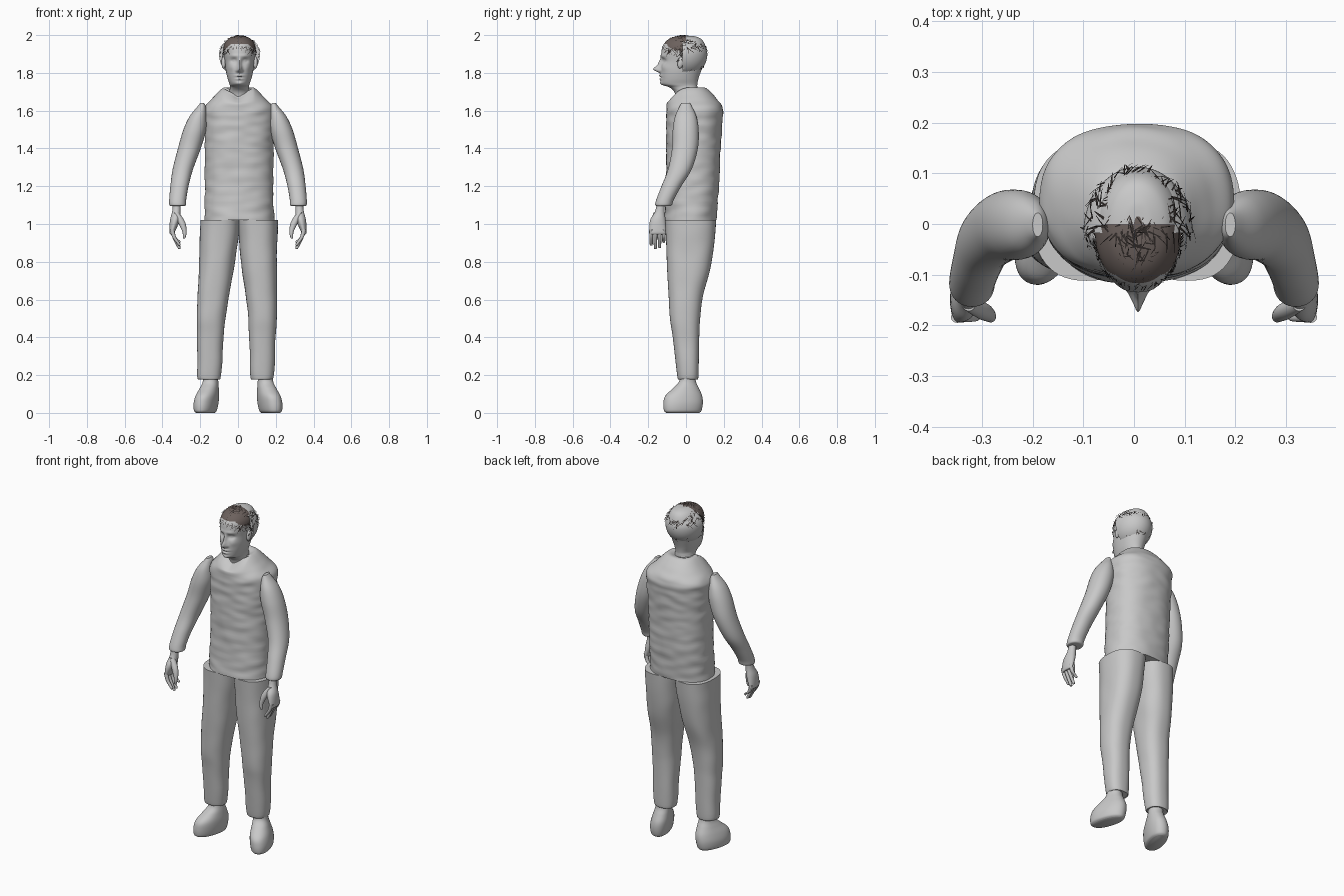
import bpy, bmesh, math, random
from mathutils import Vector, noise

cube = bpy.data.objects.get("Cube")
if cube:
    bpy.data.objects.remove(cube, do_unlink=True)
random.seed(4)


def material(name, rgb):
    m = bpy.data.materials.new(name)
    m.use_nodes = True
    m.diffuse_color = (*rgb, 1)
    node = next(n for n in m.node_tree.nodes if n.type == "BSDF_PRINCIPLED")
    node.inputs["Base Color"].default_value = (*rgb, 1)
    node.inputs["Roughness"].default_value = 0.8
    return m


GREY = material("plain grey", (0.58, 0.58, 0.58))
SCALP = material("brown hair base", (0.15, 0.12, 0.11))
STRAND = material("dark hair", (0.03, 0.024, 0.022))


def finish(name, bm, mats, smooth=True):
    bmesh.ops.recalc_face_normals(bm, faces=bm.faces)
    mesh = bpy.data.meshes.new(name)
    bm.to_mesh(mesh)
    bm.free()
    for m in mats:
        mesh.materials.append(m)
    obj = bpy.data.objects.new(name, mesh)
    bpy.context.collection.objects.link(obj)
    if smooth:
        bpy.ops.object.select_all(action="DESELECT")
        obj.select_set(True)
        bpy.context.view_layer.objects.active = obj
        bpy.ops.object.shade_smooth_by_angle(angle=math.radians(50))
    return obj


def spline(rows, steps):
    """Smooth in-between rows through the given ones."""
    out = []
    for i in range(len(rows) - 1):
        a, b, c, d = (rows[max(i - 1, 0)], rows[i], rows[i + 1], rows[min(i + 2, len(rows) - 1)])
        for k in range(steps):
            t = k / steps
            out.append([q + t * (r - p) / 2 + t * t * (p - 2.5 * q + 2 * r - s / 2)
                        + t ** 3 * (1.5 * (q - r) + (s - p) / 2)
                        for p, q, r, s in zip(a, b, c, d)])
    return out + [list(rows[-1])]


def loft(name, rows, n=40, power=2.0, steps=6, side=1, warp=None, paint=None, mats=(GREY,)):
    """Skin over rows of (z, x min, x max, y min, y max)."""
    bm = bmesh.new()
    rings = []
    for z, x0, x1, y0, y1 in spline(rows, steps):
        ring = []
        for i in range(n):
            a = math.tau * i / n
            c, s = math.cos(a), math.sin(a)
            px = math.copysign(abs(c) ** (2 / power), c)
            py = math.copysign(abs(s) ** (2 / power), s)
            v = Vector((side * ((x0 + x1) / 2 + px * (x1 - x0) / 2),
                        (y0 + y1) / 2 + py * (y1 - y0) / 2, z))
            ring.append(bm.verts.new(warp(v) if warp else v))
        rings.append(ring)
    for lo, hi in zip(rings, rings[1:]):
        for i in range(n):
            j = (i + 1) % n
            bm.faces.new((lo[i], lo[j], hi[j], hi[i]))
    bm.faces.new(rings[0])
    bm.faces.new(rings[-1])
    if paint:
        for f in bm.faces:
            f.material_index = paint(f.calc_center_median())
    return finish(name, bm, mats)


# Shirt body: wrinkled cloth with a V at the front of the neck
def cloth(v):
    v = v.copy()
    out = Vector((v.x, v.y - 0.04, 0)).normalized()
    wrinkle = noise.noise(Vector((v.x * 11, v.y * 11, v.z * 26)))
    top = min(max((v.z - 1.64) / 0.07, 0), 1)
    v += out * wrinkle * 0.005 * (1 - top)
    if v.y < 0:
        v.z -= 0.045 * top * max(0, 1 - abs(v.x) / 0.085)
    return v


loft("shirt_body", [(1.02, -.178, .19, -.115, .16), (1.2, -.175, .187, -.106, .175),
                    (1.4, -.176, .188, -.105, .183), (1.55, -.182, .195, -.105, .194),
                    (1.61, -.182, .195, -.103, .195), (1.66, -.14, .148, -.092, .165),
                    (1.72, -.08, .088, -.052, .105), (1.712, -.045, .053, -.04, .06)],
     n=96, power=2.3, steps=14, warp=cloth)


# Trouser legs, leaning slightly sideways
def lean(v):
    return v + Vector((0.0225 * (v.z - 0.2) - 0.013, 0, 0))


def soft(v):
    v = v.copy()
    v.x += 0.004 * noise.noise(v * 9)
    return lean(v)


TOE_TURN = math.radians(18)
for side, tag in ((1, "left"), (-1, "right")):
    loft(tag + "_trouser_leg",
         [(.18, .085, .19, -.04, .06), (.2, .077, .203, -.047, .066), (.4, .068, .207, -.07, .07),
          (.5, .06, .212, -.085, .075), (.62, .045, .21, -.092, .09), (.76, .022, .207, -.1, .128),
          (.9, .004, .205, -.105, .15), (1.02, -.008, .205, -.112, .16)],
         n=56, power=2.4, side=side, warp=soft)

    # Shoe with the toe turned outward
    def turn(v, side=side):
        pivot = Vector((side * 0.15, 0.02, 0))
        d = v - pivot
        a = side * TOE_TURN
        return pivot + Vector((d.x * math.cos(a) - d.y * math.sin(a),
                               d.x * math.sin(a) + d.y * math.cos(a), d.z))

    loft(tag + "_shoe",
         [(0, .12, .2, -.112, .068), (.012, .108, .212, -.125, .08), (.05, .1, .215, -.127, .088),
          (.09, .097, .207, -.115, .086), (.13, .099, .193, -.07, .07), (.165, .102, .182, -.035, .055),
          (.21, .105, .18, -.03, .05)], n=48, power=2.2, side=side, warp=turn)

    # Sleeve from shoulder to cuff
    loft(tag + "_sleeve",
         [(1.095, .29, .35, -.15, -.09), (1.1, .276, .363, -.163, -.075), (1.13, .274, .364, -.157, -.064),
          (1.2, .262, .358, -.13, -.025), (1.29, .238, .346, -.095, .03), (1.4, .197, .318, -.074, .063),
          (1.5, .168, .289, -.07, .067), (1.57, .166, .256, -.058, .055), (1.62, .17, .216, -.035, .032),
          (1.64, .18, .2, -.025, .022)], power=2.1, side=side)

    # Hand: palm, thumb and four fingers
    loft(tag + "_palm",
         [(1.14, .305, .343, -.15, -.11), (1.07, .304, .348, -.163, -.113), (1.02, .308, .36, -.19, -.108),
          (.96, .333, .363, -.194, -.105), (.945, .34, .358, -.188, -.11)], n=24, side=side)
    loft(tag + "_thumb",
         [(1.06, .312, .34, -.172, -.14), (1.01, .28, .318, -.188, -.155), (.96, .272, .295, -.194, -.17),
          (.93, .277, .292, -.193, -.177), (.922, .282, .288, -.188, -.182)], n=16, side=side)
    for i, tip in enumerate((.885, .868, .872, .9)):
        y = -.184 + .022 * i
        loft(f"{tag}_finger_{i + 1}",
             [(tip, .308, .315, y - .004, y + .004), (tip + .008, .304, .321, y - .008, y + .008),
              (.93, .327, .348, y - .01, y + .01), (.97, .338, .361, y - .011, y + .011)],
             n=16, side=side)

# Head: smooth skull with pushed and pulled face features
MID = 0.008
FEATURES = [(0, 1.82, .012, .016, .036), (0, 1.85, .009, .026, .016), (.03, 1.864, .017, .012, -.014),
            (.03, 1.864, .009, .006, .006), (.028, 1.89, .024, .009, .005), (.013, 1.812, .008, .008, .008),
            (0, 1.785, .02, .006, .009), (0, 1.767, .018, .006, .008), (0, 1.776, .022, .003, -.003),
            (.045, 1.83, .018, .018, .005), (0, 1.743, .02, .012, .008)]


def face(v):
    v = v.copy()
    if v.y < -0.02:
        push = 0
        for x, z, sx, sz, amount in FEATURES:
            for px in {x, -x}:
                push += amount * math.exp(-((v.x - MID - px) / sx) ** 2 - ((v.z - z) / sz) ** 2)
        v.y -= push * min((-0.02 - v.y) / 0.05, 1)
    return v


def hairline(c):
    low = 1.952 - 0.9 * max(0, abs(c.x - MID) - 0.045)
    return int(c.z > low and c.z > 1.87 and c.y < 0.0)


loft("head", [(z, MID - w, MID + w, y0, y1) for z, w, y0, y1 in
              [(1.62, .058, -.05, .065), (1.69, .055, -.058, .062), (1.722, .05, -.085, .06),
               (1.74, .053, -.126, .06), (1.77, .063, -.133, .066), (1.81, .072, -.134, .08),
               (1.86, .078, -.13, .1), (1.91, .085, -.13, .108), (1.95, .081, -.119, .1),
               (1.98, .06, -.09, .08), (1.994, .03, -.05, .045), (1.996, .008, -.02, .015)]],
     n=128, power=2.1, steps=10, warp=face, paint=hairline, mats=(GREY, SCALP))

# Back-of-head shell: half ellipsoid with a flat front edge
bm = bmesh.new()
bmesh.ops.create_uvsphere(bm, u_segments=48, v_segments=32, radius=1)
geom = bm.verts[:] + bm.edges[:] + bm.faces[:]
bmesh.ops.bisect_plane(bm, geom=geom, plane_co=(0, 0, 0), plane_no=(0, -1, 0), clear_outer=True)
bmesh.ops.holes_fill(bm, edges=[e for e in bm.edges if e.is_boundary])
for v in bm.verts:
    v.co = Vector((MID + v.co.x * .108, -.018 + v.co.y * .131,
                   1.898 + v.co.z * (.093 if v.co.z > 0 else .12)))
finish("back_of_head", bm, [GREY])

# Ears
for side, tag in ((1, "left"), (-1, "right")):
    bm = bmesh.new()
    bmesh.ops.create_uvsphere(bm, u_segments=20, v_segments=14, radius=1)
    for v in bm.verts:
        v.co = Vector((MID + side * .084 + v.co.x * .012, -.028 + v.co.y * .016 + v.co.z * .005,
                       1.855 + v.co.z * .032))
    finish(tag + "_ear", bm, [GREY])


# Hair: thin ribbons lying on the skull
def strands(name, count, size, region, length):
    bm = bmesh.new()
    centre = Vector((MID, -.018, 1.898))
    made = 0
    while made < count:
        d = Vector((random.gauss(0, 1), random.gauss(0, 1), random.gauss(0, 1))).normalized()
        if not region(d):
            continue
        made += 1
        wander = Vector((random.uniform(-1, 1), random.uniform(-1, 1), -0.7))
        flow = (wander - d * wander.dot(d)).normalized()
        across = d.cross(flow) * random.uniform(.012, .026)
        reach = random.uniform(.5, 1) * length
        pairs = []
        for k in range(4):
            p = (d + flow * reach * k / 3).normalized() * (1.01 + 0.012 * k)
            w = across * (1 - k / 4)
            pair = [Vector([a * b for a, b in zip(q, size)]) + centre for q in (p - w, p + w)]
            for q in pair:
                q.z = min(q.z, 2.0)
            pairs.append([bm.verts.new(q) for q in pair])
        for a, b in zip(pairs, pairs[1:]):
            bm.faces.new((a[0], a[1], b[1], b[0]))
    finish(name, bm, [STRAND], smooth=False)


strands("front_hair", 260, (.087, .113, .1),
        lambda d: d.y < 0.1 and d.z > 0.55 - 0.5 * abs(d.x), .4)
strands("back_hair", 170, (.11, .133, .097),
        lambda d: d.y > 0 and d.z > 0.3 and random.random() < d.z, .4)
strands("side_hair", 40, (.1, .12, .1),
        lambda d: abs(d.x) > 0.8 and abs(d.y) < 0.2 and -0.4 < d.z < 0.4, .3)
strands("nape_hair", 30, (.1, .131, .12),
        lambda d: d.y > 0.4 and -0.9 < d.z < -0.5, .3)
